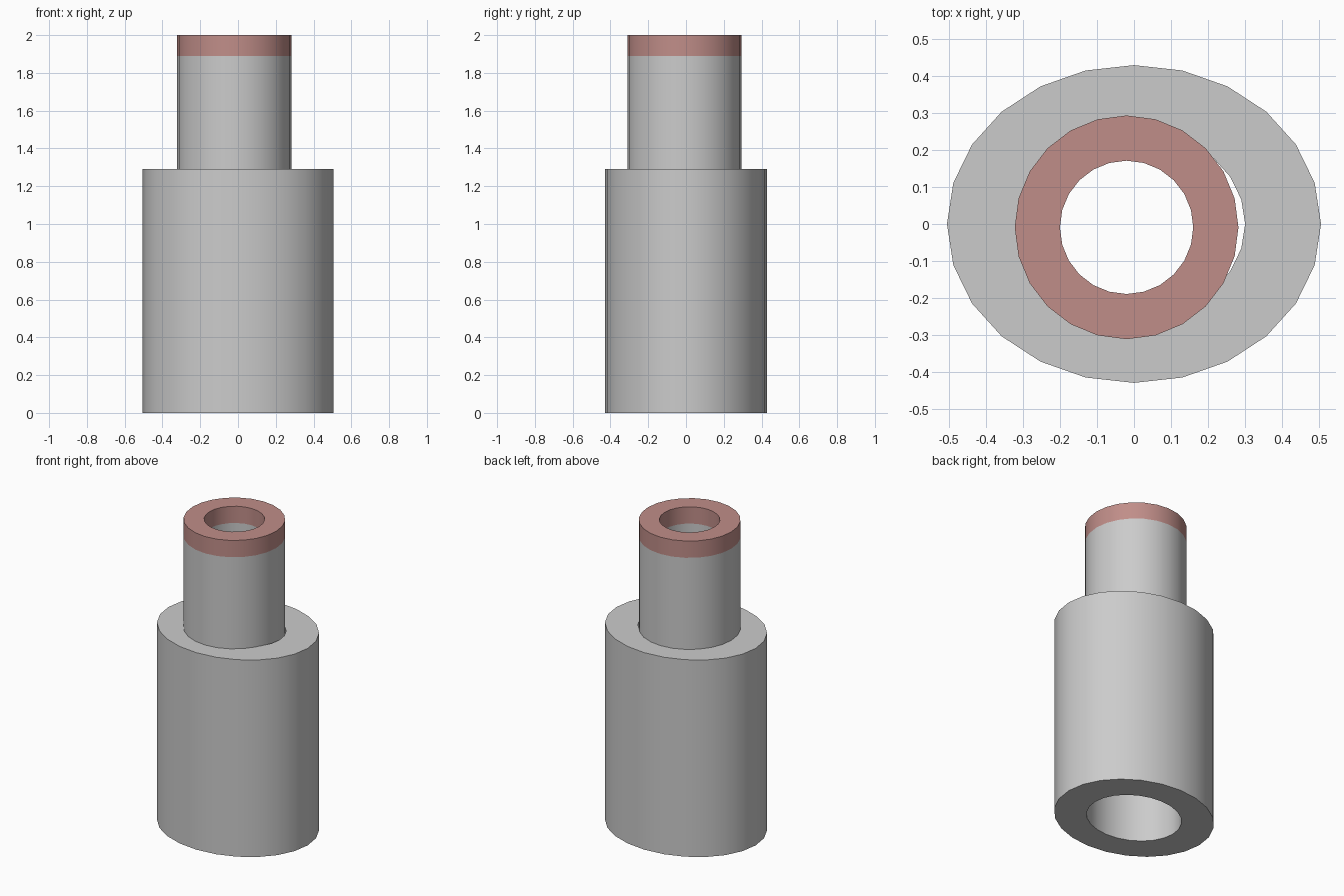
import bpy, bmesh
from math import sin, cos, pi, radians

if "Cube" in bpy.data.objects:
    bpy.data.objects.remove(bpy.data.objects["Cube"])

SIDES = 24


def tube(name, centre, outer, inner, z0, z1, color=None):
    """Open-ended tube with elliptical (rx, ry) outer and inner walls."""
    bm = bmesh.new()

    def ring(radii, z):
        return [bm.verts.new((centre[0] + radii[0] * cos(2 * pi * i / SIDES),
                              centre[1] + radii[1] * sin(2 * pi * i / SIDES), z))
                for i in range(SIDES)]

    # Outer bottom, outer top, inner top, inner bottom
    loops = [ring(outer, z0), ring(outer, z1), ring(inner, z1), ring(inner, z0)]
    for k in range(4):
        a, b = loops[k], loops[(k + 1) % 4]
        for i in range(SIDES):
            j = (i + 1) % SIDES
            bm.faces.new((a[i], a[j], b[j], b[i]))
    bmesh.ops.recalc_face_normals(bm, faces=bm.faces)
    mesh = bpy.data.meshes.new(name)
    bm.to_mesh(mesh)
    bm.free()
    obj = bpy.data.objects.new(name, mesh)
    bpy.context.collection.objects.link(obj)
    if color:
        mat = bpy.data.materials.new(name + "_color")
        mat.diffuse_color = color
        mat.use_nodes = True
        mat.node_tree.nodes["Principled BSDF"].inputs["Base Color"].default_value = mat.diffuse_color
        mesh.materials.append(mat)
    bpy.ops.object.select_all(action='DESELECT')
    obj.select_set(True)
    bpy.context.view_layer.objects.active = obj
    bpy.ops.object.shade_smooth_by_angle(angle=radians(30))
    return obj


# Wide oval sleeve at the bottom
tube("lower_sleeve", (0, 0), (0.505, 0.429), (0.30, 0.255), 0.0, 1.29)

# Narrow round neck, slightly off centre, seated in the sleeve
NECK = (-0.02, -0.009)
tube("upper_neck", NECK, (0.302, 0.302), (0.18, 0.18), 1.2, 1.89)

# Red end ring flush with the neck
tube("end_ring", NECK, (0.302, 0.302), (0.18, 0.18), 1.89, 2.0,
     (0.53, 0.27, 0.25, 1))
